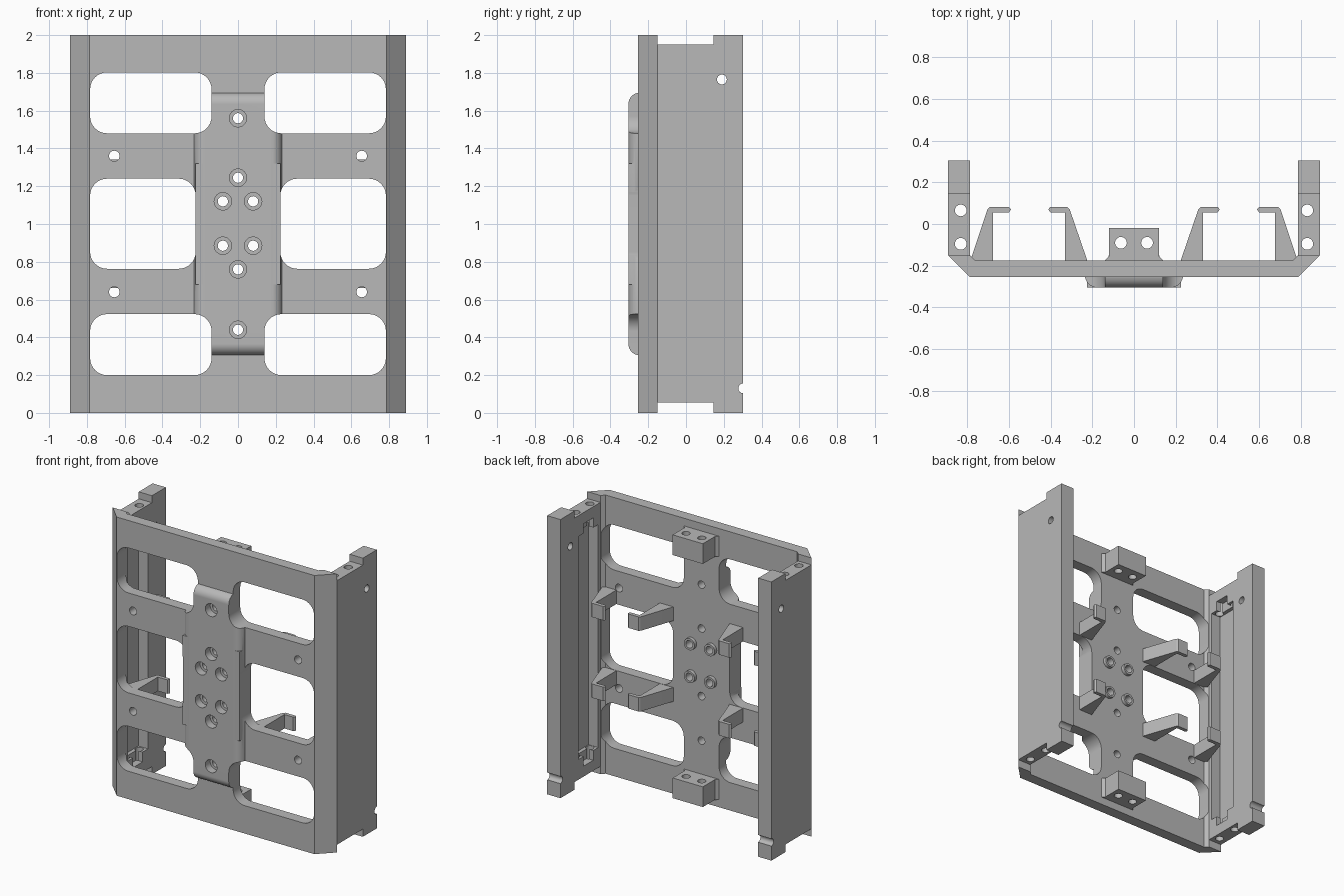
import bpy, bmesh, math
from mathutils import Matrix

old = bpy.data.objects.get("Cube")
if old:
    bpy.data.objects.remove(old, do_unlink=True)

grey = bpy.data.materials.new("light_grey")
grey.use_nodes = True
colour = (0.48, 0.48, 0.48, 1)
grey.diffuse_color = colour
grey.node_tree.nodes["Principled BSDF"].inputs["Base Color"].default_value = colour


def finish(bm, name):
    bmesh.ops.recalc_face_normals(bm, faces=bm.faces)
    mesh = bpy.data.meshes.new(name)
    bm.to_mesh(mesh)
    bm.free()
    mesh.materials.append(grey)
    ob = bpy.data.objects.new(name, mesh)
    bpy.context.collection.objects.link(ob)
    return ob


def prism(name, pts, axis, a, b):
    """Extrude a 2D outline along an axis from a to b."""
    place = {"x": lambda u, v, w: (w, u, v),
             "y": lambda u, v, w: (u, w, v),
             "z": lambda u, v, w: (u, v, w)}[axis]
    bm = bmesh.new()
    low = [bm.verts.new(place(u, v, a)) for u, v in pts]
    high = [bm.verts.new(place(u, v, b)) for u, v in pts]
    bm.faces.new(low)
    bm.faces.new(high)
    n = len(pts)
    for i in range(n):
        j = (i + 1) % n
        bm.faces.new((low[i], low[j], high[j], high[i]))
    return finish(bm, name)


def box(name, x, y, z):
    return prism(name, [(x[0], y[0]), (x[1], y[0]), (x[1], y[1]), (x[0], y[1])], "z", *z)


def rod(name, axis, u, v, r, a, b, n=32):
    ring = [2 * math.pi * i / n for i in range(n)]
    return prism(name, [(u + r * math.cos(t), v + r * math.sin(t)) for t in ring], axis, a, b)


def rounded(x0, x1, z0, z1, r, n=8):
    """Outline of a rectangle with round corners."""
    pts = []
    corners = [(x1 - r, z1 - r), (x0 + r, z1 - r), (x0 + r, z0 + r), (x1 - r, z0 + r)]
    for k, (cx, cz) in enumerate(corners):
        for i in range(n + 1):
            t = math.pi / 2 * (k + i / n)
            pts.append((cx + r * math.cos(t), cz + r * math.sin(t)))
    return pts


def combine(ob, tool, operation):
    mod = ob.modifiers.new("bool", "BOOLEAN")
    mod.operation, mod.object, mod.solver = operation, tool, "EXACT"
    graph = bpy.context.evaluated_depsgraph_get()
    mesh = bpy.data.meshes.new_from_object(ob.evaluated_get(graph))
    ob.modifiers.clear()
    ob.data = mesh
    bpy.data.objects.remove(tool, do_unlink=True)


# Channel-shaped frame: front plate, chamfered corners and side walls
half = [(0.785, -0.255), (0.89, -0.15), (0.89, 0.303), (0.785, 0.303),
        (0.785, -0.15), (0.76, -0.175)]
frame = prism("frame", half + [(-x, y) for x, y in reversed(half)], "z", 0, 2)

# Raised front boss with rounded rim
boss = box("boss", (-0.235, 0.235), (-0.305, -0.2), (0.305, 1.695))
bm = bmesh.new()
bm.from_mesh(boss.data)
rim = [e for e in bm.edges if all(v.co.y < -0.3 for v in e.verts)]
bmesh.ops.bevel(bm, geom=rim, offset=0.06, segments=8, profile=0.5, affect="EDGES")
bm.to_mesh(boss.data)
bm.free()
combine(frame, boss, "UNION")

# Square edge ribs of the boss, rear screw blocks and rear collars
for s in (-1, 1):
    x = sorted((s * 0.17, s * 0.226))
    combine(frame, box("rib", x, (-0.304, -0.2), (0.68, 1.32)), "UNION")
block = [(-0.15, -0.2), (0.15, -0.2), (0.14, -0.175), (0.12, -0.155), (0.12, -0.02),
         (-0.12, -0.02), (-0.12, -0.155), (-0.14, -0.175)]
for z in (0.055, 1.8):
    combine(frame, prism("block", block, "z", z, z + 0.145), "UNION")
for x in (-0.08, 0.08):
    for z in (0.885, 1.12):
        combine(frame, rod("collar", "y", x, z, 0.042, -0.2, -0.15), "UNION")

# Cuts that repeat on both sides
for s in (-1, 1):
    def span(a, b):
        return sorted((s * a, s * b))

    # windows
    for inner, z0, z1 in ((0.14, 0.2, 0.523), (0.224, 0.763, 1.24), (0.14, 1.48, 1.803)):
        outline = rounded(*span(inner, 0.783), z0, z1, 0.09)
        combine(frame, prism("window", outline, "y", -0.5, -0.1), "DIFFERENCE")
    # wall end notches
    for z in ((-0.1, 0.055), (1.95, 2.1)):
        combine(frame, box("notch", span(0.7, 1), (-0.15, 0.145), z), "DIFFERENCE")
    # stepped pocket inside the wall
    combine(frame, box("pocket", span(0.7, 0.862), (-0.125, 0.1), (0.2, 1.8)), "DIFFERENCE")
    combine(frame, box("pocket_end", span(0.7, 0.835), (-0.07, 0.04), (0.13, 1.87)), "DIFFERENCE")
    # screw holes along the walls and blocks
    for x, y in ((0.83, 0.065), (0.83, -0.095), (0.0625, -0.09)):
        combine(frame, rod("screw_hole", "z", s * x, y, 0.028, -0.1, 2.1), "DIFFERENCE")
    # cross holes in the walls
    for y, z in ((0.19, 1.765), (0.303, 0.13)):
        combine(frame, rod("cross_hole", "x", y, z, 0.026, *span(0.7, 1)), "DIFFERENCE")
    # mounting holes in the bars
    for z in (0.64, 1.36):
        combine(frame, rod("bar_hole", "y", s * 0.655, z, 0.028, -0.5, 0), "DIFFERENCE")

# Counterbored holes through the boss
holes = [(0, 0.44), (0, 0.76), (0, 1.245), (0, 1.56)]
holes += [(x, z) for x in (-0.08, 0.08) for z in (0.885, 1.12)]
for x, z in holes:
    combine(frame, rod("through_hole", "y", x, z, 0.027, -0.5, 0), "DIFFERENCE")
    combine(frame, rod("counterbore", "y", x, z, 0.046, -0.5, -0.25), "DIFFERENCE")

# Hooked clips on the back of the bars
inner_clip = [(0.222, -0.18), (0.308, 0.07), (0.32, 0.082), (0.4, 0.082), (0.411, 0.07),
              (0.4, 0.055), (0.33, 0.055), (0.33, -0.18)]
outer_clip = [(0.785, -0.18), (0.702, 0.07), (0.69, 0.082), (0.6, 0.082), (0.589, 0.07),
              (0.6, 0.055), (0.675, 0.055), (0.675, -0.18)]
parts = [frame]
for s, side in ((1, "left"), (-1, "right")):
    for z, level in ((0.662, "lower"), (1.241, "upper")):
        for kind, pts in (("inner", inner_clip), ("outer", outer_clip)):
            name = f"{level}_{side}_{kind}_clip"
            parts.append(prism(name, [(s * x, y) for x, y in pts], "z", z, z + 0.1))

# Smooth the round surfaces, keep the corners crisp
for ob in parts:
    bpy.ops.object.select_all(action="DESELECT")
    ob.select_set(True)
    bpy.context.view_layer.objects.active = ob
    bpy.ops.object.shade_smooth_by_angle(angle=math.radians(30))
    weighted = ob.modifiers.new("weighted_normals", "WEIGHTED_NORMAL")
    weighted.keep_sharp = True
